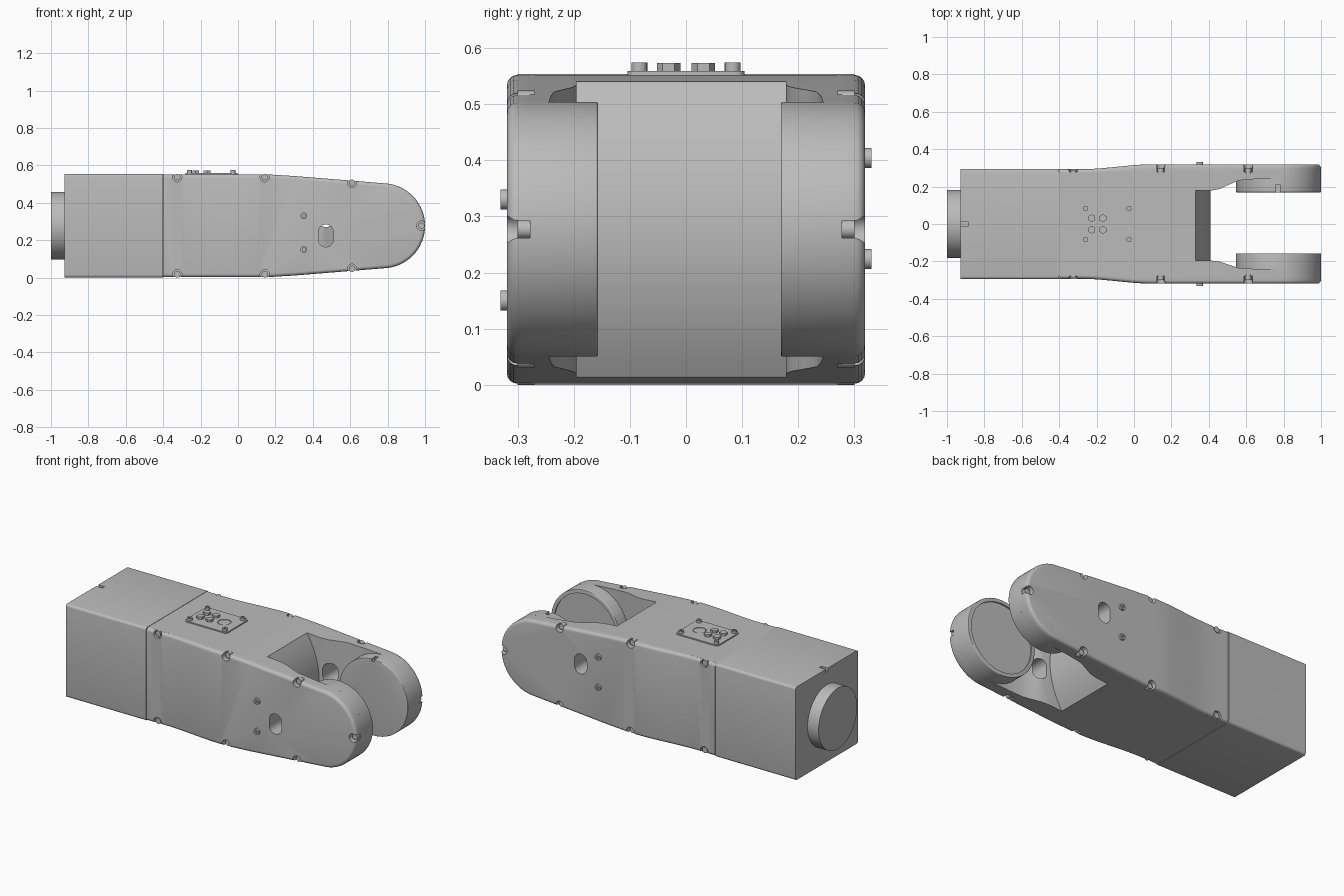
import bpy, bmesh, math
from mathutils import Vector

cube = bpy.data.objects.get("Cube")
if cube:
    bpy.data.objects.remove(cube, do_unlink=True)

grey = bpy.data.materials.new("machined_grey")
grey.use_nodes = True
grey.diffuse_color = (0.5, 0.5, 0.5, 1)
grey.node_tree.nodes["Principled BSDF"].inputs["Base Color"].default_value = (0.5, 0.5, 0.5, 1)

MID = 0.277          # height of the long axis
JOINT, R = 0.773, 0.227
SEAM = -0.397        # rear end of the side covers
parts = []

# how a 2D point and a depth become a 3D point, per extrusion axis
AXES = {"x": lambda a, b, d: (d, a, b),
        "y": lambda a, b, d: (a, d, b),
        "z": lambda a, b, d: (a, b, d)}


def circle(cx, cy, r, n=32, start=0.0, sweep=math.tau):
    return [(cx + r * math.cos(start + sweep * i / n),
             cy + r * math.sin(start + sweep * i / n)) for i in range(n)]


def rect(x0, y0, x1, y1):
    return [(x0, y0), (x1, y0), (x1, y1), (x0, y1)]


def prism(name, pts, axis, lo, hi, edit=None, keep=True):
    """Extrude a closed outline along an axis, with an optional bmesh edit."""
    bm = bmesh.new()
    rings = [[bm.verts.new(AXES[axis](a, b, d)) for a, b in pts] for d in (lo, hi)]
    bm.faces.new(rings[0])
    bm.faces.new(rings[1])
    for i in range(len(pts)):
        j = (i + 1) % len(pts)
        bm.faces.new((rings[0][i], rings[0][j], rings[1][j], rings[1][i]))
    bmesh.ops.recalc_face_normals(bm, faces=bm.faces)
    if edit:
        edit(bm)
        bmesh.ops.recalc_face_normals(bm, faces=bm.faces)
    mesh = bpy.data.meshes.new(name)
    bm.to_mesh(mesh)
    bm.free()
    mesh.materials.append(grey)
    ob = bpy.data.objects.new(name, mesh)
    bpy.context.collection.objects.link(ob)
    if keep:
        parts.append(ob)
    return ob


def cutter(pts, axis, lo, hi):
    ob = prism("cutter", pts, axis, lo, hi, keep=False)
    ob.hide_render = True
    return ob


def cut(ob, cutters):
    bpy.context.view_layer.objects.active = ob
    for c in cutters:
        mod = ob.modifiers.new("cut", "BOOLEAN")
        mod.operation, mod.solver, mod.object = "DIFFERENCE", "EXACT", c
        bpy.ops.object.modifier_apply(modifier=mod.name)
        bpy.data.objects.remove(c, do_unlink=True)


def round_edges(bm, test, size):
    edges = [e for e in bm.edges if e.calc_face_angle(0) > 0.6 and test(e)]
    bmesh.ops.bevel(bm, geom=edges, offset=size, segments=4, profile=0.5, affect="EDGES")


def side_outline(x0):
    """Tapered side profile ending in a round nose."""
    upper = [(x0, 0.552), (0.15, 0.552), (0.3, 0.543), (0.61, 0.518)]
    lower = [(x, 2 * MID - z) for x, z in reversed(upper)]
    nose = circle(JOINT, MID, R, 40, math.pi / 2 - 0.05, -math.pi + 0.1)
    return upper + nose + [(JOINT + R * math.sin(0.05), MID - R * math.cos(0.05))] + lower


def slot(side):
    """Oblong cable passage, placed with half-turn symmetry."""
    z = MID + side * 0.053
    pts = circle(0.47, z + 0.02, 0.04, 16, 0, math.pi) + [(0.43, z + 0.02)]
    pts += circle(0.47, z - 0.02, 0.04, 16, math.pi, math.pi) + [(0.51, z - 0.02)]
    return cutter(pts, "y", *sorted((side * 0.1, side * 0.4)))


# rear housing with rounded long edges and an alignment notch
def round_long(bm):
    round_edges(bm, lambda e: abs(e.verts[0].co.x - e.verts[1].co.x) > 0.1, 0.015)


rear = prism("rear_housing", rect(-0.295, 0, 0.295, 2 * MID), "x", -0.927, -0.4, round_long)
cut(rear, [cutter(rect(-0.95, -0.01, -0.885, 0.01), "z", 0.535, 0.6)])
prism("rear_spigot", circle(0, MID, 0.181, 64), "x", -1.0, -0.92)

# forked core: the pocket leaves two arms that thin out toward the joint
core = prism("fork_core", side_outline(-0.4), "y", -0.277, 0.277)
pocket = [(0.33, 0.178), (0.41, 0.178), (0.46, 0.188), (0.51, 0.211), (0.56, 0.233),
          (0.66, 0.241), (0.78, 0.244), (1.1, 0.244),
          (1.1, -0.244), (0.78, -0.244), (0.66, -0.241), (0.56, -0.235),
          (0.51, -0.219), (0.46, -0.202), (0.41, -0.195), (0.33, -0.195)]
cut(core, [cutter(pocket, "z", -0.2, 0.8), slot(1), slot(-1)])

# bulging wall at the root of the fork
bulge = [(0.41 - 0.08 * t * t, MID + 0.262 * t) for t in (i / 10 for i in range(-10, 11))]
prism("fork_root_wall", [(0.3, 0.015)] + bulge + [(0.3, 0.539)], "y", -0.2, 0.185)


# outer covers, flaring outward from the rear housing
def flare(x):
    t = min(max((x + 0.28) / 0.38, 0), 1)
    return 0.293 + 0.026 * t * t * (3 - 2 * t)


SCREWS = [(x, MID + s * h) for x, h in ((-0.325, 0.26), (0.143, 0.26), (0.61, 0.23))
          for s in (1, -1)] + [(0.98, MID)]


def side_cover(side, label):
    def shape(bm):
        for i in range(11):
            geom = bm.verts[:] + bm.edges[:] + bm.faces[:]
            bmesh.ops.bisect_plane(bm, geom=geom, plane_co=Vector((-0.28 + 0.038 * i, 0, 0)),
                                   plane_no=Vector((1, 0, 0)))
        for v in bm.verts:
            if abs(v.co.y) > 0.3:
                v.co.y = side * flare(v.co.x)
        bm.normal_update()
        round_edges(bm, lambda e: all(abs(v.co.y) > 0.285 for v in e.verts)
                    and max(v.co.x for v in e.verts) > SEAM + 0.01, 0.018)

    lo, hi = sorted((side * 0.277, side * 0.32))
    cover = prism(label + "_cover", side_outline(SEAM), "y", lo, hi, shape)
    notches = [cutter(circle(x, z, 0.025, 24), "y", *sorted((side * 0.278, side * 0.4)))
               for x, z in SCREWS]
    cut(cover, [slot(side)] + notches)

    # recessed cover screws
    for x, z in SCREWS:
        head = 0.287 if x < 0 else 0.3
        prism(label + "_cover_screw", circle(x, z, 0.017, 16), "y",
              *sorted((side * 0.27, side * head)))

    # protruding bolts beside the cable slot
    for z in (0.33, 0.15):
        z = z if side < 0 else 2 * MID - z
        bolt = prism(label + "_side_bolt", circle(0.352, z, 0.018, 24), "y",
                     *sorted((side * 0.3, side * 0.331)))
        cut(bolt, [cutter(circle(0.352, z, 0.009, 6), "y",
                          *sorted((side * 0.322, side * 0.4)))])


side_cover(1, "back")
side_cover(-1, "front")


# joint bosses at the fork ends
def round_rim(bm):
    round_edges(bm, lambda e: all(abs(v.co.y) < 0.2 for v in e.verts), 0.004)


boss = prism("back_joint_boss", circle(JOINT, MID, R, 96), "y", 0.169, 0.246, round_rim)
cut(boss, [cutter(rect(0.76, 0.16, 0.78, 0.21), "z", 0.49, 0.6)])
boss = prism("front_joint_boss", circle(JOINT, MID, R, 96), "y", -0.246, -0.157, round_rim)
cut(boss, [cutter(circle(JOINT, MID, 0.205, 96), "y", -0.165, -0.1)])

# connector plate on top
TOP = 2 * MID


def round_corners(bm):
    round_edges(bm, lambda e: abs(e.verts[0].co.z - e.verts[1].co.z) > 0.005, 0.015)


plate = prism("connector_plate", rect(-0.281, -0.104, -0.003, 0.104), "z",
              TOP - 0.01, TOP + 0.005, round_corners)
cut(plate, [cutter(circle(-0.09, 0, 0.037, 32), "z", TOP + 0.001, 0.7)])
prism("port_cap", circle(-0.09, 0, 0.033, 32), "z", TOP - 0.005, TOP + 0.004)
for x in (-0.259, -0.027):
    for y in (-0.083, 0.083):
        screw = prism("plate_screw", circle(x, y, 0.014, 20), "z", TOP, TOP + 0.02)
        cut(screw, [cutter(circle(x, y, 0.007, 6), "z", TOP + 0.013, 0.7)])
for x in (-0.226, -0.166):
    for y in (-0.031, 0.031):
        prism("hex_fitting", circle(x, y, 0.021, 6, math.pi / 6), "z", TOP, TOP + 0.019)

# smooth shading with crisp edges
bpy.ops.object.select_all(action="DESELECT")
for ob in parts:
    ob.select_set(True)
bpy.context.view_layer.objects.active = parts[0]
bpy.ops.object.shade_smooth_by_angle(angle=math.radians(30))
